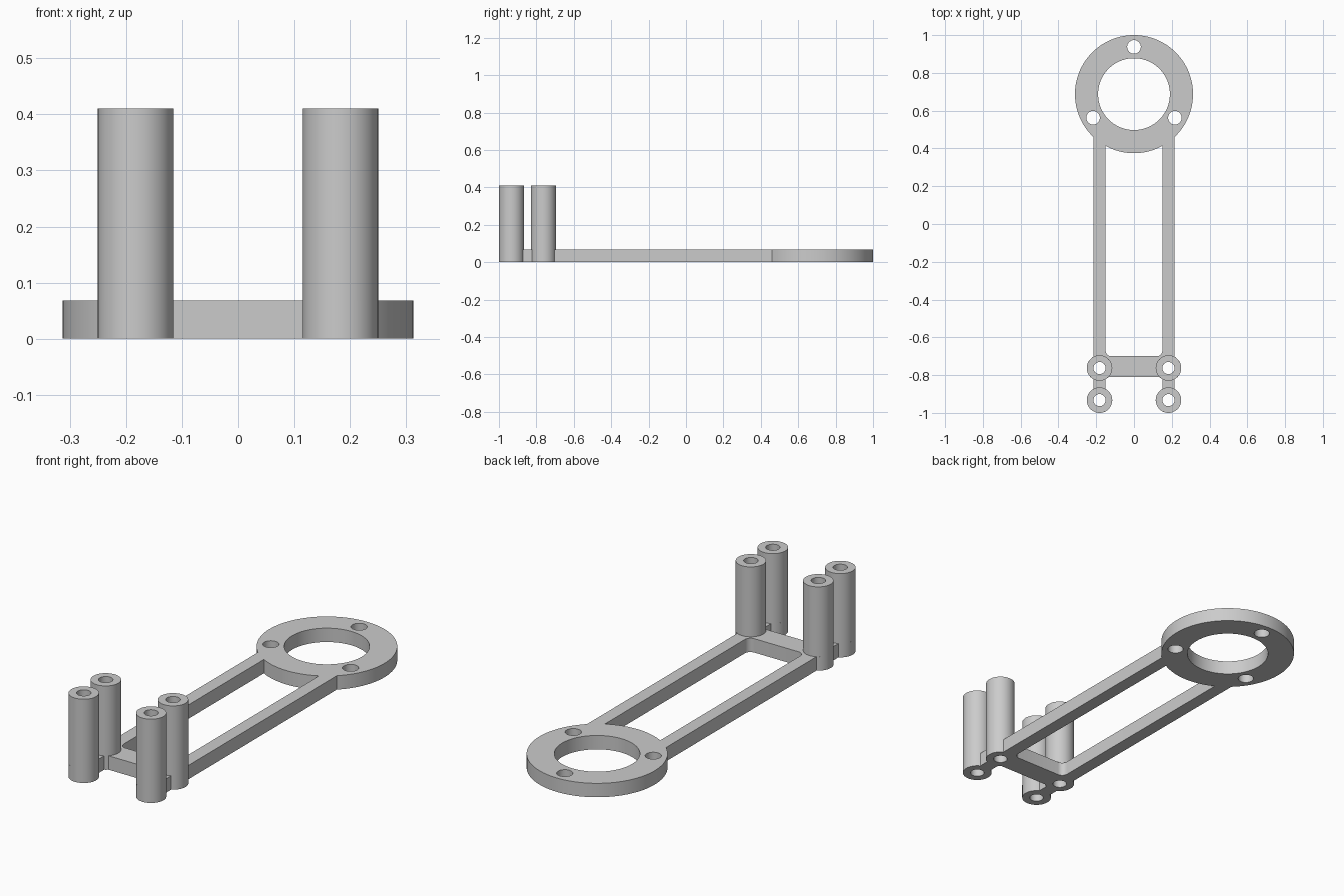
import bpy, bmesh
from math import acos, asin, cos, sin, pi, radians, sqrt

cube = bpy.data.objects.get("Cube")
if cube:
    bpy.data.objects.remove(cube, do_unlink=True)

THICK, HEIGHT = 0.068, 0.41
RING_Y, RING_R, BORE_R = 0.6875, 0.3125, 0.19
ARM_IN, ARM_OUT = 0.15, 0.214
POST_X, POST_R, POST_HOLE = 0.1825, 0.0675, 0.032
NEAR_Y, FAR_Y = -0.9325, -0.7625
BAR_FRONT, BAR_BACK, FILLET = -0.81, -0.70, 0.03

grey = bpy.data.materials.new("light grey")
grey.use_nodes = True
colour = (0.6, 0.6, 0.6, 1)
grey.diffuse_color = colour
grey.node_tree.nodes["Principled BSDF"].inputs["Base Color"].default_value = colour


def arc(x, y, r, start, end, steps):
    return [(x + r * cos(start + (end - start) * i / steps),
             y + r * sin(start + (end - start) * i / steps)) for i in range(steps + 1)]


def circle(x, y, r, steps=48):
    return arc(x, y, r, 0, 2 * pi, steps)[:-1]


def mirrored(half):
    """Close a right-hand half outline across x = 0."""
    return half + [(-x, y) for x, y in reversed(half) if abs(x) > 1e-5]


def extrude_profile(name, loops, bottom, top):
    """Fill nested outlines (inner ones become holes) and extrude them."""
    curve = bpy.data.curves.new(name, 'CURVE')
    curve.dimensions = '2D'
    curve.fill_mode = 'BOTH'
    curve.extrude = (top - bottom) / 2
    for loop in loops:
        spline = curve.splines.new('POLY')
        spline.points.add(len(loop) - 1)
        for point, (x, y) in zip(spline.points, loop):
            point.co = (x, y, 0, 1)
        spline.use_cyclic_u = True
    obj = bpy.data.objects.new(name, curve)
    bpy.context.collection.objects.link(obj)
    bpy.ops.object.select_all(action='DESELECT')
    obj.select_set(True)
    bpy.context.view_layer.objects.active = obj
    bpy.ops.object.convert(target='MESH')
    obj = bpy.context.object
    mesh = obj.data
    bm = bmesh.new()
    bm.from_mesh(mesh)
    bmesh.ops.translate(bm, verts=bm.verts, vec=(0, 0, (bottom + top) / 2))
    bmesh.ops.remove_doubles(bm, verts=bm.verts, dist=1e-5)
    bmesh.ops.recalc_face_normals(bm, faces=bm.faces)
    bm.to_mesh(mesh)
    bm.free()
    mesh.materials.clear()
    mesh.materials.append(grey)
    bpy.ops.object.shade_smooth_by_angle(angle=radians(30))
    return obj


# Outer outline: ring, arm, two round lugs, front edge of the crossbar
a_out = acos((ARM_OUT - POST_X) / POST_R)
a_in = acos((ARM_IN - POST_X) / POST_R)
a_bar = pi + asin((FAR_Y - BAR_FRONT) / POST_R)
outer = arc(0, RING_Y, RING_R, pi / 2, -acos(ARM_OUT / RING_R), 48)
outer += arc(POST_X, FAR_Y, POST_R, a_out, -a_out, 20)
outer += arc(POST_X, NEAR_Y, POST_R, a_out, a_in - 2 * pi, 48)
outer += arc(POST_X, FAR_Y, POST_R, 2 * pi - a_in, a_bar, 4)

# Long opening between the arms, rounded at the crossbar
opening = arc(0, RING_Y, RING_R, -pi / 2, -acos(ARM_IN / RING_R), 12)
opening += arc(ARM_IN - FILLET, BAR_BACK + FILLET, FILLET, 0, -pi / 2, 8)

# Bores through the ring and the lugs
posts = [(side * POST_X, y) for side in (-1, 1) for y in (NEAR_Y, FAR_Y)]
bores = [circle(0, RING_Y, BORE_R, 96)]
bores += [circle(0.25 * cos(a), RING_Y + 0.25 * sin(a), 0.036)
          for a in (pi / 2, pi * 7 / 6, pi * 11 / 6)]
bores += [circle(x, y, POST_HOLE) for x, y in posts]
extrude_profile("base_frame", [mirrored(outer), mirrored(opening)] + bores, 0, THICK)

# Hollow standing posts
for x, y in posts:
    name = ("front" if y == NEAR_Y else "rear") + ("_left" if x > 0 else "_right") + "_post"
    extrude_profile(name, [circle(x, y, POST_R), circle(x, y, POST_HOLE)], THICK, HEIGHT)
